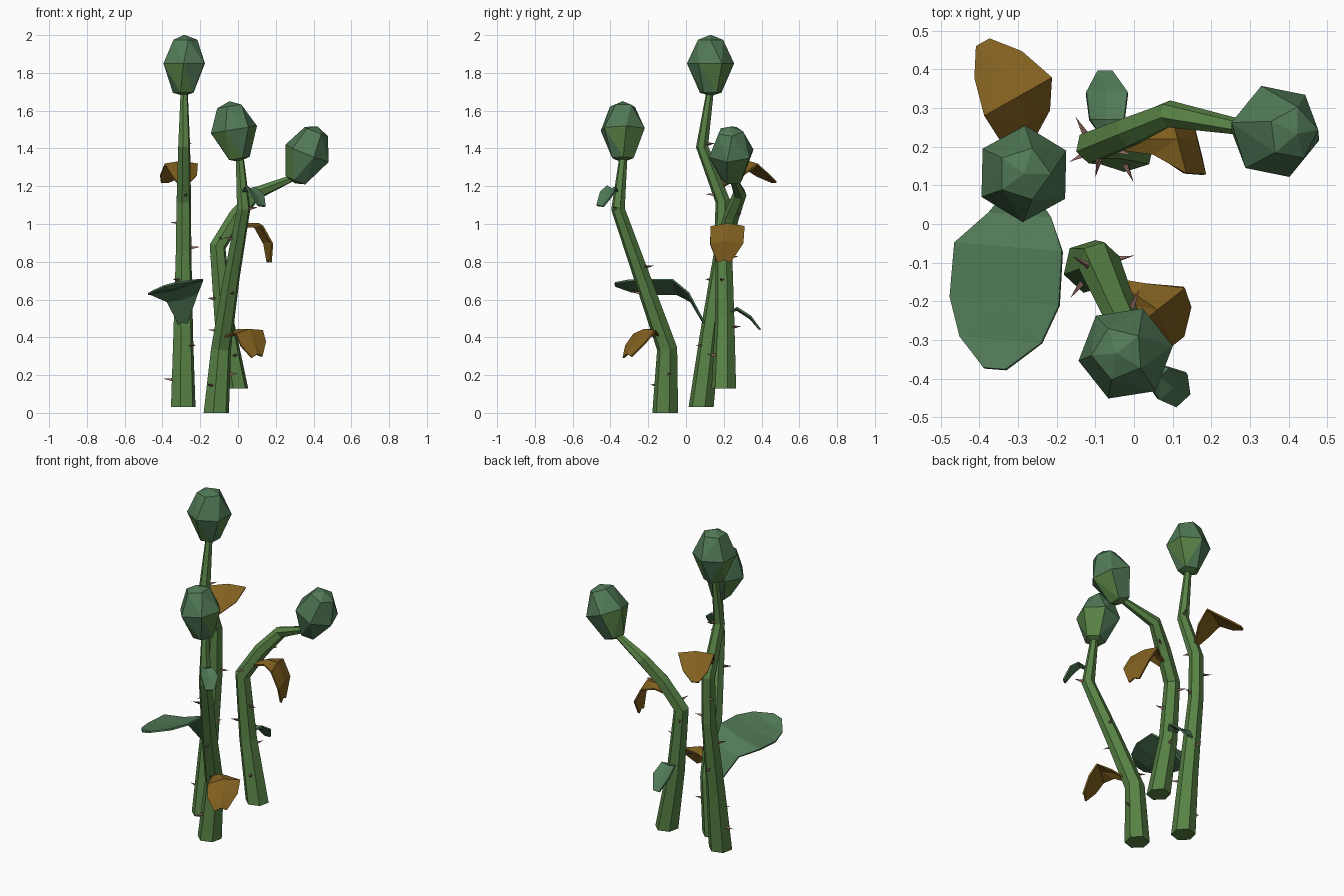
import bpy, bmesh, math
from mathutils import Vector, Matrix

if "Cube" in bpy.data.objects:
    bpy.data.objects.remove(bpy.data.objects["Cube"])


def material(name, rgb):
    m = bpy.data.materials.new(name)
    m.diffuse_color = (*rgb, 1)
    m.use_nodes = True
    m.node_tree.nodes["Principled BSDF"].inputs["Base Color"].default_value = m.diffuse_color
    return m


STEM = material("stem green", (0.098, 0.225, 0.060))
LEAF = material("leaf green", (0.080, 0.190, 0.092))
BROWN = material("dry leaf brown", (0.225, 0.118, 0.014))
THORN = material("thorn mauve", (0.27, 0.14, 0.115))


def finish(name, bm, *mats):
    bmesh.ops.recalc_face_normals(bm, faces=bm.faces)
    me = bpy.data.meshes.new(name)
    bm.to_mesh(me)
    bm.free()
    for m in mats:
        me.materials.append(m)
    ob = bpy.data.objects.new(name, me)
    bpy.context.collection.objects.link(ob)
    return ob


def stem(name, path, radii, sides=6):
    """Tapered hexagonal tube through the path points."""
    pts = [Vector(p) for p in path]
    bm = bmesh.new()
    rings = []
    for i, p in enumerate(pts):
        if i == 0:
            t = Vector((0, 0, 1))
        elif i == len(pts) - 1:
            t = pts[i] - pts[i - 1]
        else:
            t = (pts[i] - pts[i - 1]).normalized() + (pts[i + 1] - p).normalized()
        q = Vector((0, 0, 1)).rotation_difference(t)
        rings.append([bm.verts.new(p + q @ Vector((math.cos(a), math.sin(a), 0)) * radii[i])
                      for a in (math.tau * k / sides + 0.3 for k in range(sides))])
    for a, b in zip(rings, rings[1:]):
        for k in range(sides):
            j = (k + 1) % sides
            bm.faces.new((a[k], a[j], b[j], b[k]))
    bm.faces.new(rings[0])
    bm.faces.new(rings[-1])
    finish(name, bm, STEM)


def bud(name, centre, axis, turn):
    """Faceted bud with a green underside."""
    bm = bmesh.new()
    # count, radius, height, turn of each ring
    for n, r, z, a0 in ((5, 0.07, 0.135, 0), (6, 0.125, 0.01, 0.5), (5, 0.06, -0.145, 0.6),
                        (1, 0, 0.162, 0), (1, 0, -0.162, 0)):
        for k in range(n):
            a = math.tau * k / n + a0 + turn
            bm.verts.new((r * math.cos(a), r * math.sin(a), z))
    bmesh.ops.convex_hull(bm, input=bm.verts)
    bm.normal_update()
    for k, f in enumerate(bm.faces):
        c = f.calc_center_median()
        low = c.z < -0.02 and math.sin(2.5 * math.atan2(c.y, c.x) + turn) > -0.1
        f.material_index = 1 if low or c.z < -0.14 else 0
    q = Vector((0, 0, 1)).rotation_difference(Vector(axis))
    bm.transform(Matrix.Translation(centre) @ q.to_matrix().to_4x4())
    finish(name, bm, LEAF, STEM)


def leaf(name, mat, side, spine, widths, fold=0.012):
    """Thin folded blade: left edge, midrib and right edge along a spine."""
    s = Vector(side).normalized()
    bm = bmesh.new()
    rows = []
    for p, w in zip(spine, widths):
        p = Vector(p)
        drop = Vector((0, 0, fold if w > 0.03 else 0))
        rows.append([bm.verts.new(v) for v in (p - s * w + drop, p, p + s * w + drop)])
    for a, b in zip(rows, rows[1:]):
        for k in (0, 1):
            bm.faces.new((a[k], a[k + 1], b[k + 1], b[k]))
    bmesh.ops.triangulate(bm, faces=bm.faces)
    ob = finish(name, bm, mat)
    mod = ob.modifiers.new("thickness", "SOLIDIFY")
    mod.thickness = 0.01
    mod.offset = 0


def thorns(name, path, radii, heights, turn):
    """Small three-sided spikes standing out of a stem."""
    bm = bmesh.new()
    for i, z in enumerate(heights):
        k = next(k for k in range(len(path) - 1) if path[k + 1][2] >= z)
        t = (z - path[k][2]) / (path[k + 1][2] - path[k][2])
        p = Vector(path[k]).lerp(Vector(path[k + 1]), t)
        r = radii[k] * (1 - t) + radii[k + 1] * t
        a = i * 2.4 + turn
        d = Vector((math.cos(a), math.sin(a), 0.1)).normalized()
        q = Vector((0, 0, 1)).rotation_difference(d)
        mat = Matrix.Translation(p + d * (r * 0.8 + 0.027)) @ q.to_matrix().to_4x4()
        bmesh.ops.create_cone(bm, cap_ends=True, segments=3, radius1=0.011, radius2=0,
                              depth=0.055, matrix=mat)
    finish(name, bm, THORN)


# Three stalks: path, radii, bud centre, bud axis, thorn heights
STALKS = {
    "tall": ([(-0.29, 0.08, 0.03), (-0.29, 0.125, 0.4), (-0.288, 0.19, 0.85), (-0.287, 0.195, 1.12),
              (-0.285, 0.085, 1.41), (-0.285, 0.13, 1.72)],
             [0.068, 0.055, 0.043, 0.04, 0.033, 0.019],
             (-0.285, 0.13, 1.84), (0, 0, 1), (0.17, 0.35, 0.55, 0.7, 0.87, 1.0, 1.15, 1.42)),
    "front": ([(-0.115, -0.11, 0), (-0.09, -0.1, 0.34), (-0.035, -0.23, 0.71), (0.03, -0.36, 1.08),
               (0.008, -0.33, 1.37)],
              [0.07, 0.055, 0.045, 0.037, 0.021],
              (-0.02, -0.335, 1.49), (-0.16, 0, 1), (0.14, 0.2, 0.43, 0.63, 0.77, 0.92, 1.08)),
    "bent": ([(-0.01, 0.2, 0.13), (-0.075, 0.205, 0.5), (-0.108, 0.2, 0.88), (-0.01, 0.24, 1.04),
              (0.09, 0.285, 1.16), (0.28, 0.25, 1.24)],
             [0.067, 0.052, 0.045, 0.042, 0.036, 0.02],
             (0.362, 0.24, 1.365), (0.4, -0.05, 1), (0.3, 0.45, 0.6, 0.7, 0.82, 0.92, 1.05)),
}
for i, (name, (path, radii, centre, axis, heights)) in enumerate(STALKS.items()):
    stem(name + "_stem", path, radii)
    bud(name + "_bud", centre, axis, i * 0.7)
    thorns(name + "_thorns", path, radii, heights, 3.1 + i)

# Leaves
leaf("broad_leaf", LEAF, (1, -0.08, 0.27),
     [(-0.29, 0.11, 0.45), (-0.295, 0.02, 0.6), (-0.325, -0.06, 0.655), (-0.335, -0.2, 0.655),
      (-0.345, -0.3, 0.66), (-0.36, -0.375, 0.68)],
     [0.015, 0.085, 0.145, 0.147, 0.11, 0.03])
leaf("tall_dry_leaf", BROWN, (0.8, 0.45, 0),
     [(-0.29, 0.19, 1.2), (-0.285, 0.26, 1.27), (-0.3, 0.33, 1.33), (-0.35, 0.41, 1.27),
      (-0.39, 0.468, 1.22)],
     [0.02, 0.075, 0.1, 0.07, 0.02], -0.015)
leaf("small_back_leaf", LEAF, (1, 0, 0),
     [(-0.07, 0.22, 0.53), (-0.07, 0.27, 0.545), (-0.07, 0.34, 0.5), (-0.075, 0.393, 0.44)],
     [0.01, 0.045, 0.054, 0.02])
leaf("bent_dry_leaf", BROWN, (0.25, -1, 0),
     [(-0.07, 0.21, 0.95), (0.04, 0.22, 1.0), (0.11, 0.22, 1.0), (0.16, 0.215, 0.91),
      (0.165, 0.2, 0.81)],
     [0.015, 0.04, 0.092, 0.09, 0.035], -0.015)
leaf("front_dry_leaf", BROWN, (0.75, 0.6, 0.1),
     [(-0.07, -0.15, 0.4), (0.0, -0.18, 0.44), (0.06, -0.22, 0.44), (0.08, -0.265, 0.38),
      (0.1, -0.31, 0.31)],
     [0.015, 0.04, 0.09, 0.085, 0.035], -0.015)
leaf("small_front_leaf", LEAF, (0.7, 0.65, -0.1),
     [(0.03, -0.365, 1.17), (0.065, -0.395, 1.185), (0.1, -0.42, 1.15), (0.125, -0.455, 1.095)],
     [0.01, 0.035, 0.05, 0.025])
